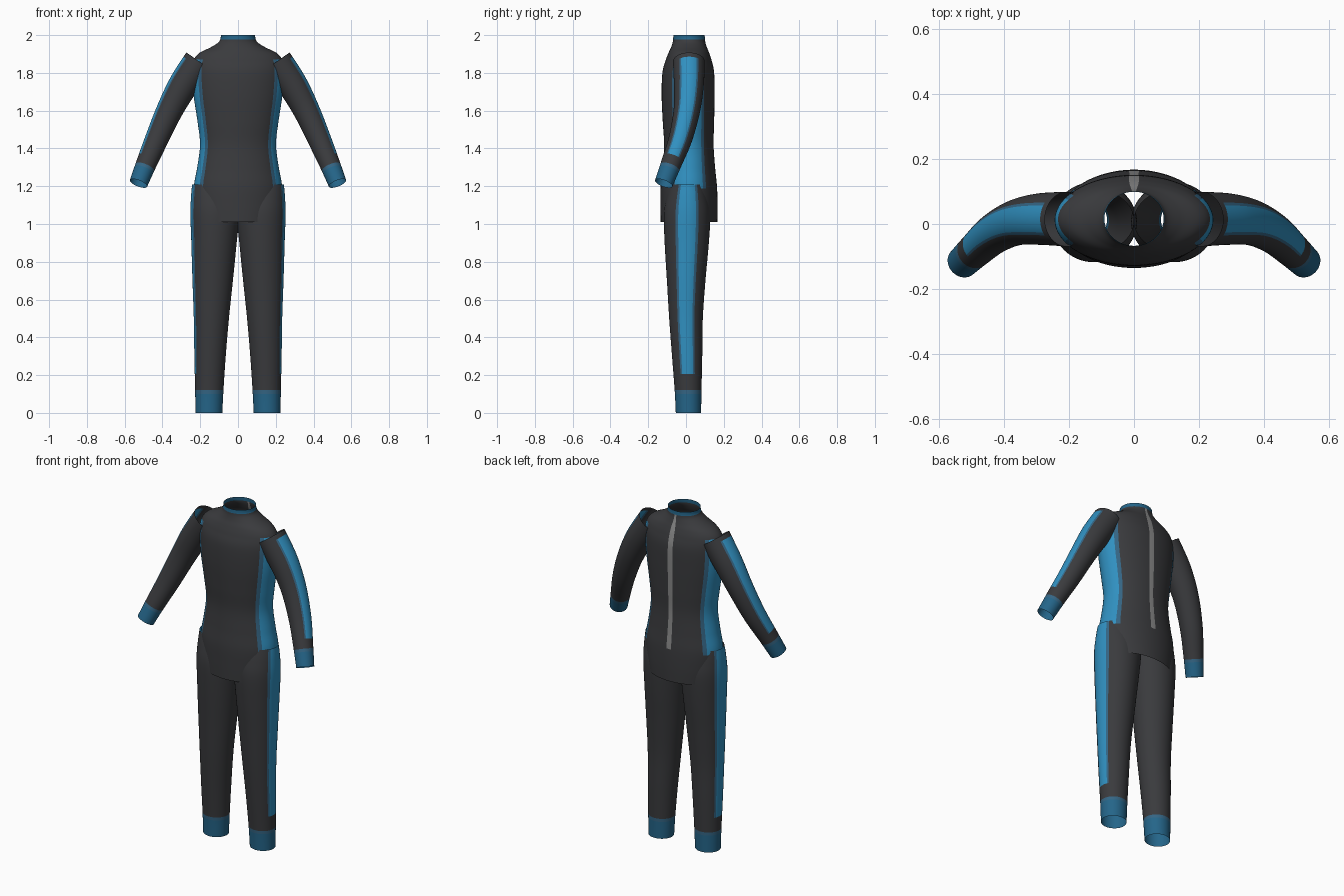
import bpy, math
from mathutils import Vector

if "Cube" in bpy.data.objects:
    bpy.data.objects.remove(bpy.data.objects["Cube"])

SEG, SUB = 96, 8


def material(name, rgb):
    m = bpy.data.materials.new(name)
    m.diffuse_color = (*rgb, 1)
    m.use_nodes = True
    m.node_tree.nodes["Principled BSDF"].inputs["Base Color"].default_value = m.diffuse_color
    return m


DARK, BLUE, BLEND, CUFF, ZIP = range(5)
MATS = [material("dark_rubber", (0.042, 0.043, 0.047)),
        material("blue_panel", (0.03, 0.28, 0.53)),
        material("panel_edge", (0.035, 0.13, 0.23)),
        material("blue_cuff", (0.018, 0.13, 0.25)),
        material("zip_grey", (0.25, 0.25, 0.25))]


def spline(keys):
    """Smooth (Catmull-Rom) interpolation of key rows."""
    rows = []
    n = len(keys)
    for i in range(n - 1):
        p0, p1, p2, p3 = (keys[min(max(i + d, 0), n - 1)] for d in (-1, 0, 1, 2))
        for s in range(SUB):
            t = s / SUB
            rows.append([0.5 * (2 * b + (c - a) * t + (2 * a - 5 * b + 4 * c - d) * t * t
                                + (3 * b - a - 3 * c + d) * t ** 3)
                         for a, b, c, d in zip(p0, p1, p2, p3)])
    rows.append(list(keys[-1]))
    return rows


def tube(name, keys, paint, level=True, mirror=False):
    """Open tube through rows of (x, y, z, rx, ry), built from bottom to top."""
    rows = spline(keys)
    cen = [Vector(r[:3]) for r in rows]
    verts, faces, mats = [], [], []
    for i, r in enumerate(rows):
        t = Vector((0, 0, 1))
        if not level:
            t = (cen[min(i + 1, len(cen) - 1)] - cen[max(i - 1, 0)]).normalized()
        u = Vector((0, 1, 0)).cross(t).normalized()
        v = t.cross(u)
        for j in range(SEG):
            a = 2 * math.pi * j / SEG
            verts.append(cen[i] + u * (r[3] * math.cos(a)) + v * (r[4] * math.sin(a)))
    for i in range(len(rows) - 1):
        for j in range(SEG):
            k = (j + 1) % SEG
            faces.append((i * SEG + j, i * SEG + k, (i + 1) * SEG + k, (i + 1) * SEG + j))
            z = (rows[i][2] + rows[i + 1][2]) / 2
            mats.append(paint((j + 0.5) * 360 / SEG, z, (i + 0.5) / SUB))
    me = bpy.data.meshes.new(name)
    me.from_pydata(verts, [], faces)
    for m in MATS:
        me.materials.append(m)
    me.polygons.foreach_set("material_index", mats)
    me.polygons.foreach_set("use_smooth", [True] * len(faces))
    ob = bpy.data.objects.new(name, me)
    bpy.context.collection.objects.link(ob)
    if mirror:
        ob.modifiers.new("mirror", "MIRROR").use_mirror_merge = False
    return ob


def stripe(off, half):
    """Panel colour with a soft edge, by angle from the panel's middle."""
    return BLUE if off < half else BLEND if off < half + 7 else DARK


def torso_paint(ang, z, k):
    if z > 1.978:
        return CUFF
    if abs(ang - 90) < 3.75 and z > 1.2:
        return ZIP
    side = min(ang, 360 - ang, abs(ang - 180))
    return stripe(side, 31) if 1.19 < z < 1.87 else DARK


def leg_paint(ang, z, k):
    if z < 0.115:
        return CUFF if z < 0.1 else BLEND
    return stripe(min(ang, 360 - ang), 24) if z > 0.2 else DARK


def sleeve_paint(ang, z, k):
    if k < 0.9:
        return CUFF if k < 0.75 else BLEND
    return stripe(min(ang, 360 - ang), 31) if 1.2 < k < 4.75 else DARK


# Torso: hem, hips, waist, chest, shoulders, collar
torso = [(0, 0.016, 1.01, 0.215, 0.150), (0, 0.016, 1.10, 0.228, 0.151),
         (0, 0.015, 1.20, 0.233, 0.149), (0, 0.015, 1.30, 0.216, 0.139),
         (0, 0.015, 1.42, 0.201, 0.131), (0, 0.013, 1.54, 0.214, 0.136),
         (0, 0.011, 1.68, 0.235, 0.140), (0, 0.012, 1.80, 0.244, 0.137),
         (0, 0.014, 1.865, 0.236, 0.122), (0, 0.015, 1.905, 0.205, 0.108),
         (0, 0.016, 1.935, 0.145, 0.095), (0, 0.016, 1.96, 0.106, 0.087),
         (0, 0.016, 1.98, 0.093, 0.084), (0, 0.016, 2.0, 0.091, 0.083)]
tube("torso", torso, torso_paint)

# Legs: ankle up to hip, mirrored
legs = [(0.154, 0.013, 0.0, 0.071, 0.067), (0.152, 0.011, 0.12, 0.075, 0.071),
        (0.148, 0.006, 0.30, 0.083, 0.080), (0.141, 0.000, 0.50, 0.093, 0.089),
        (0.134, 0.001, 0.70, 0.107, 0.102), (0.127, 0.004, 0.90, 0.120, 0.117),
        (0.122, 0.006, 1.05, 0.130, 0.123), (0.121, 0.008, 1.14, 0.128, 0.112),
        (0.122, 0.010, 1.21, 0.121, 0.096)]
tube("legs", legs, leg_paint, mirror=True)

# Sleeves: wrist up to shoulder, mirrored
sleeves = [(0.527, -0.118, 1.215, 0.049, 0.049), (0.487, -0.080, 1.315, 0.054, 0.054),
           (0.430, -0.030, 1.45, 0.062, 0.062), (0.363, 0.004, 1.60, 0.070, 0.070),
           (0.290, 0.015, 1.735, 0.079, 0.079), (0.205, 0.015, 1.86, 0.084, 0.084)]
tube("sleeves", sleeves, sleeve_paint, level=False, mirror=True)
